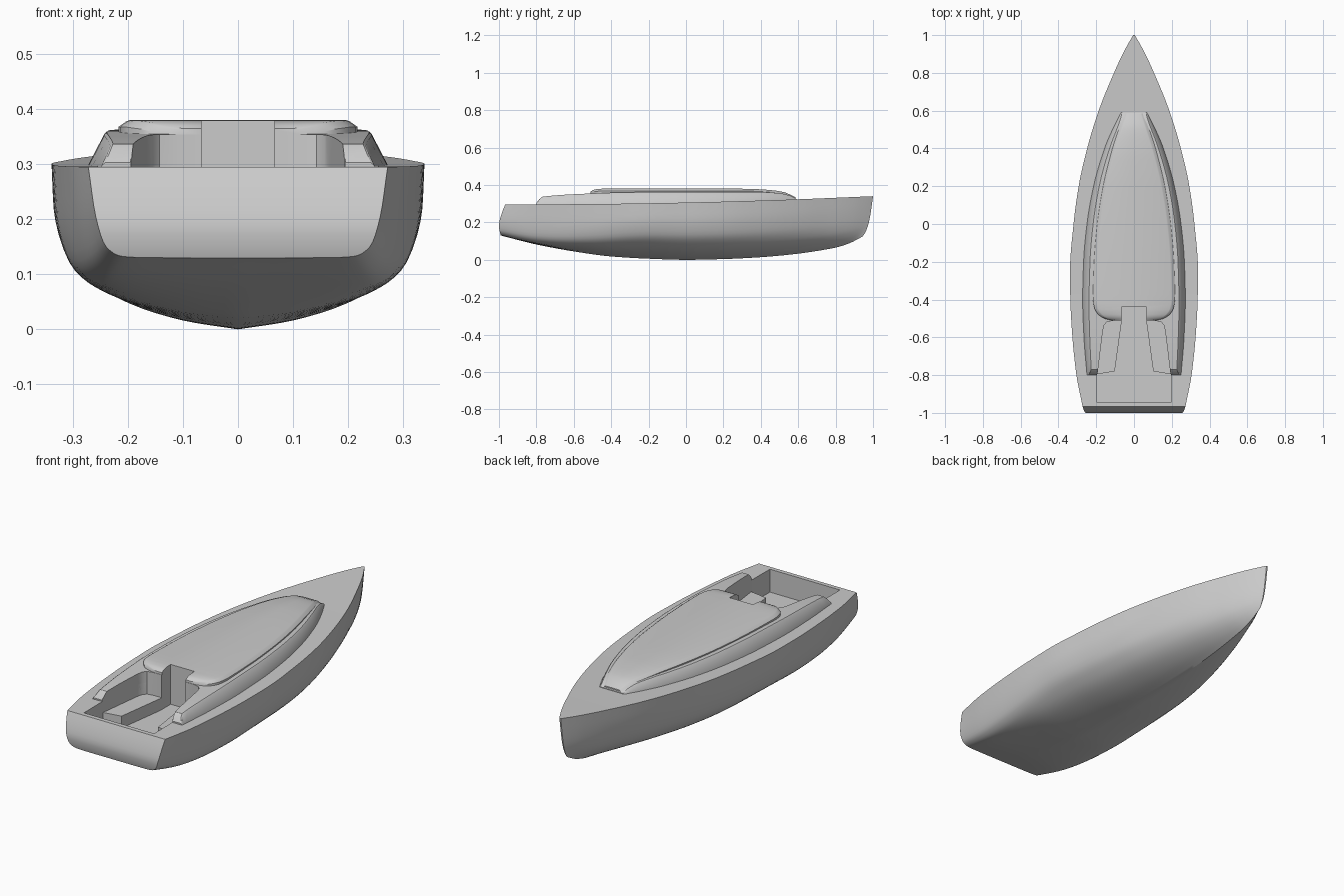
import bpy, bmesh

if "Cube" in bpy.data.objects:
    bpy.data.objects.remove(bpy.data.objects["Cube"])


def curve(pts):
    """Smooth limited-slope interpolation through (x, y) points sorted by x."""
    d = [(b[1] - a[1]) / (b[0] - a[0]) for a, b in zip(pts, pts[1:])]
    m = [d[0]] + [2 * a * b / (a + b) if a * b > 0 else 0.0 for a, b in zip(d, d[1:])] + [d[-1]]

    def f(x):
        x = min(max(x, pts[0][0]), pts[-1][0])
        i = 0
        while i < len(pts) - 2 and x > pts[i + 1][0]:
            i += 1
        h = pts[i + 1][0] - pts[i][0]
        t = (x - pts[i][0]) / h
        return ((2*t**3 - 3*t*t + 1) * pts[i][1] + (t**3 - 2*t*t + t) * h * m[i]
                + (3*t*t - 2*t**3) * pts[i + 1][1] + (t**3 - t*t) * h * m[i + 1])
    return f


def finish(name, bm):
    bmesh.ops.recalc_face_normals(bm, faces=bm.faces)
    me = bpy.data.meshes.new(name)
    bm.to_mesh(me)
    bm.free()
    ob = bpy.data.objects.new(name, me)
    bpy.context.collection.objects.link(ob)
    return ob


def loft(name, halves):
    """Mirror half sections (centre bottom to centre top) and skin them."""
    bm = bmesh.new()
    rings = []
    for half in halves:
        right = [bm.verts.new(p) for p in half]
        left = [bm.verts.new((-x, y, z)) for x, y, z in half[1:-1]]
        rings.append((right, [right[0]] + left + [right[-1]]))
    n = len(halves[0])
    for a, b in zip(rings, rings[1:]):
        for s in (0, 1):
            for i in range(n - 1):
                bm.faces.new((a[s][i], a[s][i + 1], b[s][i + 1], b[s][i]))
    for r, l in (rings[0], rings[-1]):
        for i in range(n - 1):
            quad = list(dict.fromkeys((r[i], r[i + 1], l[i + 1], l[i])))
            bm.faces.new(quad)
    return finish(name, bm)


def prism(name, half, z0, z1):
    """Mirrored plan outline extruded upward."""
    outline = half + [(-x, y) for x, y in reversed(half)]
    bm = bmesh.new()
    f = bm.faces.new([bm.verts.new((x, y, z0)) for x, y in outline])
    ext = bmesh.ops.extrude_face_region(bm, geom=[f])
    for v in ext['geom']:
        if isinstance(v, bmesh.types.BMVert):
            v.co.z = z1
    ob = finish(name, bm)
    ob.hide_render = True
    return ob


def steps(a, b, n):
    return [a + (b - a) * i / n for i in range(n + 1)]


# Hull lines: deck edge height, half beam and keel height along y
sheer = curve([(-1, .295), (-.5, .298), (0, .306), (.5, .32), (1, .34)])
beam = curve([(-1, .272), (-.8, .305), (-.6, .326), (-.4, .337), (-.25, .339), (0, .32),
              (.2, .293), (.4, .248), (.6, .187), (.8, .106), (.9, .06), (.97, .022), (1, .004)])
keel = curve([(-1, .13), (-.8, .082), (-.6, .045), (-.4, .018), (-.2, .006), (0, .0),
              (.2, .004), (.4, .014), (.6, .033), (.8, .065), (.9, .088), (1, .125)])


def section(pts):
    n = len(pts) - 1
    return (curve([(i / n, p[0]) for i, p in enumerate(pts)]),
            curve([(i / n, p[1]) for i, p in enumerate(pts)]))


stern = section([(0, 0), (.3, 0), (.6, .002), (.77, .015), (.88, .12), (.95, .45), (1, 1)])
mid = section([(0, 0), (.3, .05), (.6, .15), (.78, .27), (.92, .44), (.99, .73), (1, 1)])
bow = section([(0, 0), (.25, .08), (.5, .18), (.7, .3), (.85, .48), (.95, .74), (1, 1)])


def hull_half(s):
    end, k = (stern, max(0, (-.15 - s) / .85)) if s < 0 else (bow, s)
    k = k * k * (3 - 2 * k)
    half = []
    for q in steps(0, 1, 24):
        u = end[0](q) * k + mid[0](q) * (1 - k)
        t = end[1](q) * k + mid[1](q) * (1 - k)
        y = s
        if s < -.8:    # transom rake
            y += (-.8 - s) / .2 * (.033 * (max(0, t - .35) / .65) ** 1.4 + .01 * (max(0, .35 - t) / .35) ** 2)
        if s > .8:     # stem rake and rounded forefoot
            y -= (s - .8) / .2 * (.03 * (1 - t) + .025 * (1 - t) ** 5)
        half.append((beam(s) * u, y, keel(s) + (sheer(s) - keel(s)) * t))
    half.append((0, half[-1][1], sheer(s)))
    return half


hull = loft("hull", [hull_half(s) for s in steps(-1, .9, 56) + steps(.92, 1, 5)])

# Cabin trunk with side coamings running aft
trunk_w = curve([(-.8, .25), (-.6, .266), (-.4, .273), (-.2, .268), (0, .25), (.2, .215),
                 (.4, .157), (.5, .115), (.59, .07)])
trunk_z = curve([(-.8, .303), (-.77, .337), (-.5, .355), (-.3, .361), (0, .363), (.4, .362),
                 (.5, .356), (.56, .342), (.59, .326)])


def trunk_half(y):
    w, z, d = trunk_w(y), trunk_z(y), sheer(y)
    inset = .5 * (z - d)
    return [(0, y, d - .03), (w, y, d - .03), (w, y, d - .002), (w - inset, y, z - .004),
            (w - inset - .005, y, z), (0, y, z)]


trunk = loft("cabin_trunk", [trunk_half(y) for y in [-.8, -.785] + steps(-.77, .5, 40)
                             + [.52, .54, .56, .575, .59]])

# Raised roof panel with chamfered border
panel_w = curve([(-.51, .12), (-.5, .158), (-.48, .188), (-.45, .208), (-.4, .217), (-.2, .211),
                 (0, .194), (.2, .163), (.4, .114), (.5, .082), (.585, .055)])
panel_z = curve([(-.51, .365), (-.49, .376), (-.45, .38), (.2, .381), (.35, .379),
                 (.45, .373), (.52, .363), (.585, .335)])


def panel_half(y):
    w, z = panel_w(y), panel_z(y)
    return [(0, y, .315), (w, y, .315), (w, y, z - .012), (w - .014, y, z - .002),
            (w - .02, y, z), (0, y, z)]


panel = loft("roof_panel", [panel_half(y) for y in [-.51, -.505, -.5, -.49, -.48, -.465, -.45, -.425]
                            + steps(-.4, .585, 36)])

# Cockpit: seat recess, foot well and companionway slot
seat_cut = prism("seat_cutter", [(.193, -.85), (.194, -.8), (.165, -.565), (.158, -.535),
                                 (.143, -.518), (.11, -.512), (.03, -.511)], .24, .6)
well_cut = prism("well_cutter", [(.195, -.945), (.195, -.795), (.102, -.78), (.066, -.52),
                                 (.066, -.44)], .18, .6)
for ob in (hull, trunk, panel):
    bpy.context.view_layer.objects.active = ob
    for cutter in (seat_cut, well_cut):
        mod = ob.modifiers.new("cut", 'BOOLEAN')
        mod.operation = 'DIFFERENCE'
        mod.solver = 'EXACT'
        mod.object = cutter
        bpy.ops.object.modifier_apply(modifier=mod.name)
for cutter in (seat_cut, well_cut):
    bpy.data.objects.remove(cutter)

# Smooth shading with crisp edges
for ob in (hull, trunk, panel):
    bpy.ops.object.select_all(action='DESELECT')
    ob.select_set(True)
    bpy.context.view_layer.objects.active = ob
    bpy.ops.object.shade_smooth_by_angle(angle=.5)
